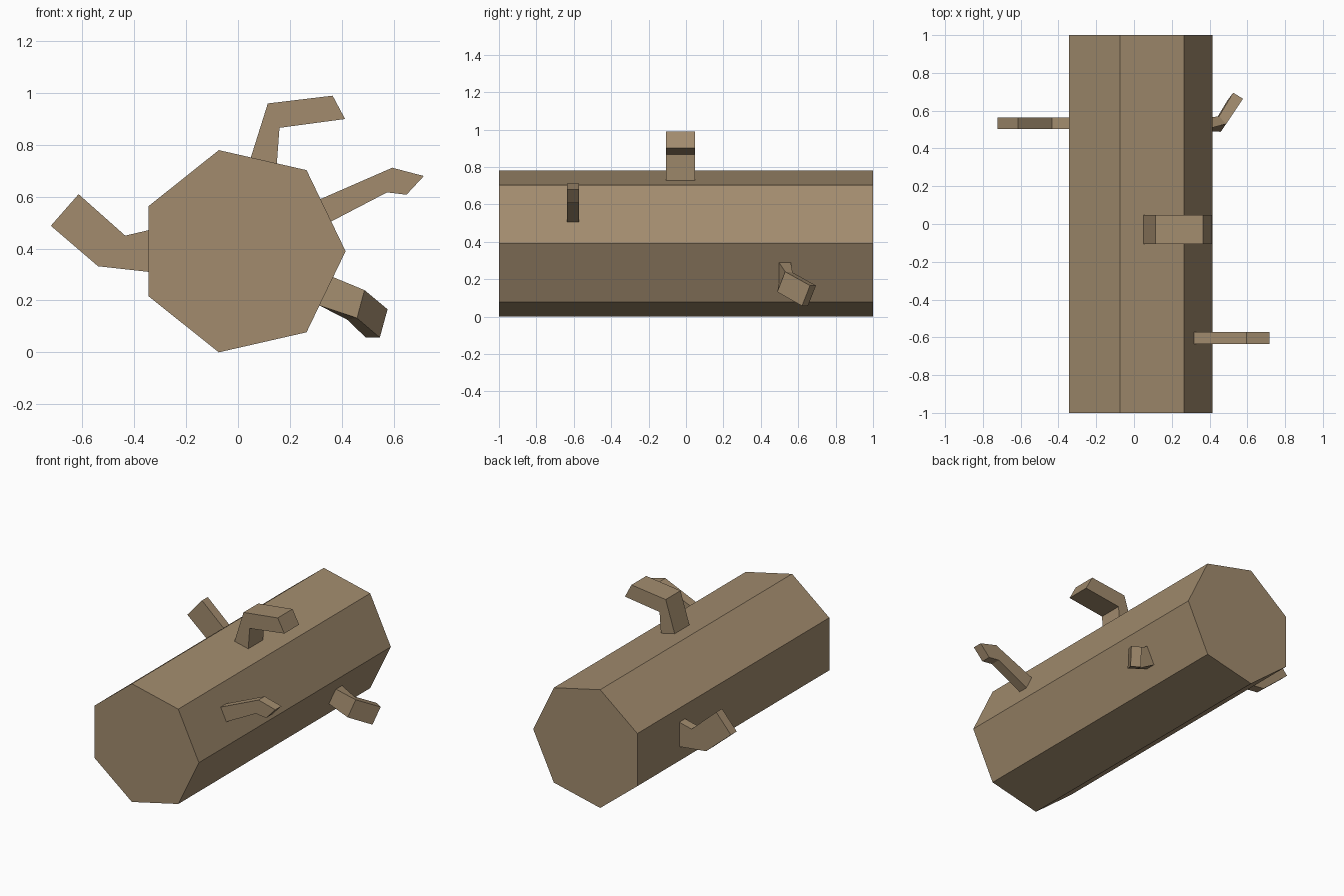
import bpy, bmesh
from math import pi
from mathutils import Vector, Matrix

if "Cube" in bpy.data.objects:
    bpy.data.objects.remove(bpy.data.objects["Cube"])

bark = bpy.data.materials.new("bark")
bark.diffuse_color = (0.36, 0.26, 0.155, 1)
bark.use_nodes = True
bark.node_tree.nodes["Principled BSDF"].inputs["Base Color"].default_value = bark.diffuse_color


def finish(bm, name):
    bmesh.ops.recalc_face_normals(bm, faces=bm.faces)
    mesh = bpy.data.meshes.new(name)
    bm.to_mesh(mesh)
    bm.free()
    mesh.materials.append(bark)
    obj = bpy.data.objects.new(name, mesh)
    bpy.context.collection.objects.link(obj)


def loft(name, rings):
    """Bent stub through four-cornered rings, base sunk slightly into the trunk."""
    rings = [[Vector(p) for p in r] for r in rings]
    rings[0] = [a + (a - b) * 0.04 for a, b in zip(rings[0], rings[1])]
    bm = bmesh.new()
    vs = [[bm.verts.new(p) for p in r] for r in rings]
    for a, b in zip(vs, vs[1:]):
        for i in range(4):
            j = (i + 1) % 4
            bm.faces.new((a[i], a[j], b[j], b[i]))
    bm.faces.new(vs[0])
    bm.faces.new(vs[-1])
    finish(bm, name)


def flat_branch(name, y0, y1, pairs):
    """Branch of constant width in y; pairs are (x, z, x, z) across the stub."""
    loft(name, [[(a, y0, b), (c, y0, d), (c, y1, d), (a, y1, b)]
                for a, b, c, d in pairs])


# Seven-sided trunk lying along y
bm = bmesh.new()
bmesh.ops.create_cone(bm, cap_ends=True, segments=7, radius1=0.4, radius2=0.4, depth=2)
first = max(bm.verts, key=lambda v: v.co.y).co.copy()
# Turn so that one corner points to +x, then lay it down
bmesh.ops.rotate(bm, verts=bm.verts, cent=(0, 0, 0),
                 matrix=Matrix.Rotation(-Vector((1, 0)).angle(first.xy), 3, 'Z'))
bmesh.ops.rotate(bm, verts=bm.verts, cent=(0, 0, 0), matrix=Matrix.Rotation(pi / 2, 3, 'X'))
bmesh.ops.translate(bm, verts=bm.verts, vec=(0.015, 0, 0.39))
finish(bm, "trunk")

# Branch stubs in the xz plane
flat_branch("top_branch", -0.107, 0.047,
            [(0.05, 0.753, 0.15, 0.731), (0.115, 0.96, 0.16, 0.866), (0.365, 0.99, 0.413, 0.9)])
flat_branch("right_branch", -0.635, -0.572,
            [(0.32, 0.592, 0.36, 0.505), (0.595, 0.712, 0.575, 0.617), (0.717, 0.68, 0.65, 0.608)])
flat_branch("left_branch", 0.503, 0.563,
            [(-0.342, 0.472, -0.342, 0.31), (-0.435, 0.45, -0.54, 0.332), (-0.615, 0.61, -0.722, 0.488)])

# Low branch that bends toward the back
loft("low_branch", [
    [(0.367, 0.497, 0.29), (0.367, 0.56, 0.29), (0.315, 0.56, 0.18), (0.315, 0.497, 0.18)],
    [(0.488, 0.53, 0.24), (0.45, 0.57, 0.236), (0.42, 0.53, 0.127), (0.459, 0.488, 0.132)],
    [(0.577, 0.663, 0.166), (0.525, 0.695, 0.166), (0.493, 0.652, 0.057), (0.547, 0.62, 0.057)]])
